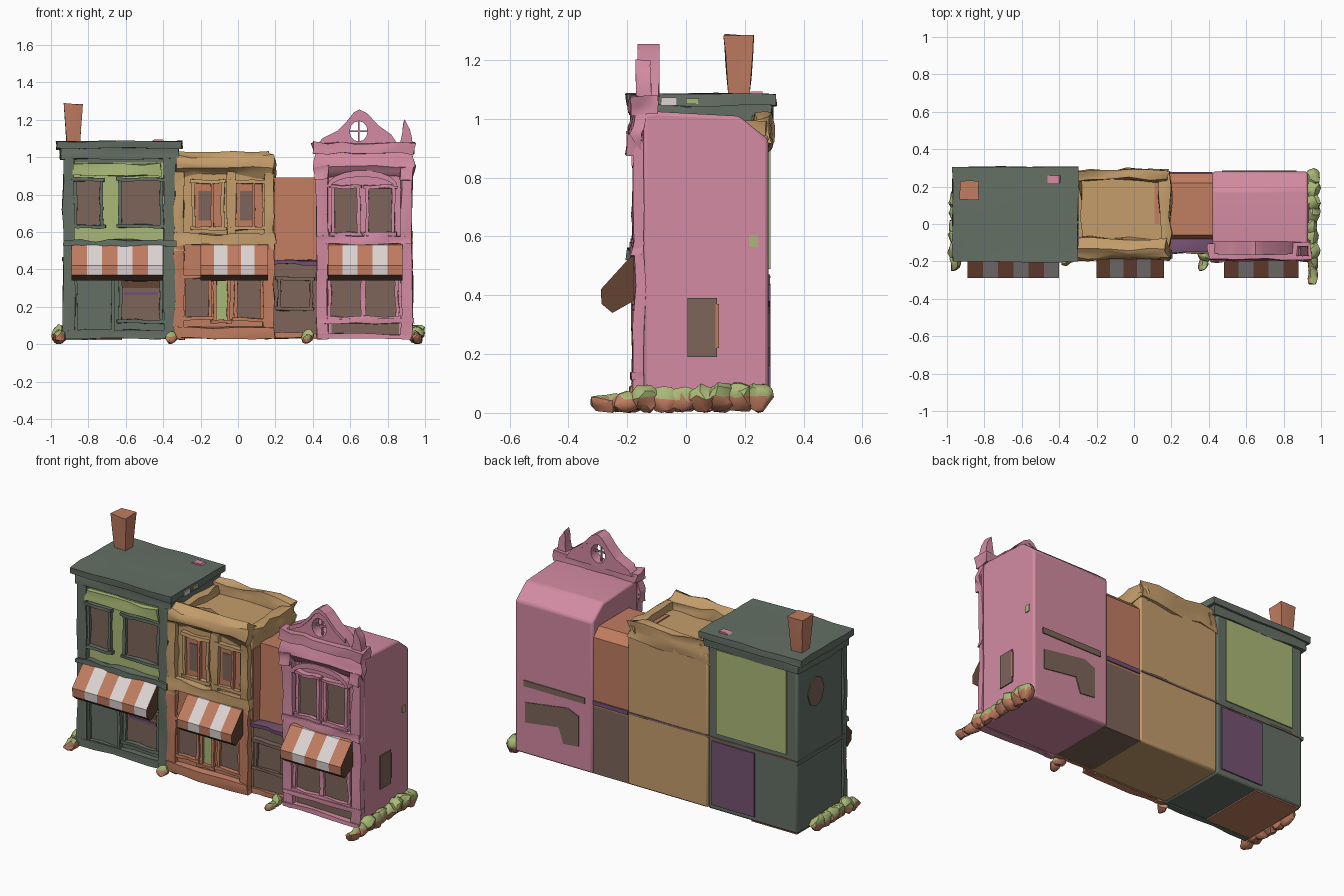
import bpy, bmesh, math, random
from mathutils import Matrix, noise

cube = bpy.data.objects.get("Cube")
if cube:
    bpy.data.objects.remove(cube)
rng = random.Random(4)


def linear(v):
    v /= 255
    return v / 12.92 if v < 0.04 else ((v + 0.055) / 1.055) ** 2.4


def material(name, *rgb):
    m = bpy.data.materials.new(name)
    m.use_nodes = True
    col = [linear(c) for c in rgb] + [1]
    m.diffuse_color = col
    m.node_tree.nodes["Principled BSDF"].inputs["Base Color"].default_value = col
    return m


PINK = material("pink plaster", 211, 139, 162)
OCHRE = material("ochre plaster", 196, 157, 107)
LIME = material("lime green", 170, 185, 119)
GREEN = material("dark green", 100, 112, 101)
ORANGE = material("terracotta", 193, 125, 97)
BROWN = material("window brown", 125, 101, 90)
WHITE = material("awning white", 222, 212, 212)
PURPLE = material("dull purple", 117, 82, 114)
DARK = material("awning underside", 98, 67, 52)
made = []


def finish(name, bm, mats, wobble=0, cuts=5):
    """Turn a bmesh into an object, optionally roughened by noise."""
    if wobble:
        bmesh.ops.subdivide_edges(bm, edges=bm.edges[:], cuts=cuts, use_grid_fill=True)
        for v in bm.verts:
            v.co += noise.noise_vector(v.co * 13) * wobble
    bmesh.ops.recalc_face_normals(bm, faces=bm.faces[:])
    me = bpy.data.meshes.new(name)
    bm.to_mesh(me)
    bm.free()
    for m in mats:
        me.materials.append(m)
    ob = bpy.data.objects.new(name, me)
    bpy.context.collection.objects.link(ob)
    made.append(ob)
    return ob


def prism(name, pts, axis, a, b, mat, wobble=0, cuts=4):
    """Extrude an outline along x (points are y,z) or along y (points are x,z)."""
    bm = bmesh.new()
    ends = []
    for d in (a, b):
        ends.append([bm.verts.new((d, p, q) if axis == "x" else (p, d, q)) for p, q in pts])
    for ring in ends:
        bm.faces.new(ring)
    for i in range(len(pts)):
        j = (i + 1) % len(pts)
        bm.faces.new((ends[0][i], ends[0][j], ends[1][j], ends[1][i]))
    return finish(name, bm, [mat], wobble, cuts)


def box(name, x, y, z, mat, wobble=0, cuts=4):
    return prism(name, [(y[0], z[0]), (y[1], z[0]), (y[1], z[1]), (y[0], z[1])],
                 "x", x[0], x[1], mat, wobble, cuts)


def bevel(ob, width):
    mod = ob.modifiers.new("Bevel", "BEVEL")
    mod.width, mod.segments = width, 2


WALL = -0.145     # front wall plane
BACK = 0.28


def panel(name, x, z, mat, y=WALL):
    box(name, x, (y - 0.007, y + 0.001), z, mat)


def window(name, x, z, frame, pane=BROWN, bar=0.018, y=WALL):
    panel(name + "_pane", x, z, pane, y - 0.002)
    for s, xs in (("left", x[1]), ("right", x[0])):
        box(f"{name}_{s}_jamb", (xs - bar / 2, xs + bar / 2), (y - 0.025, y), z, frame, 0.008)
    for s, zs in (("sill", z[0]), ("head", z[1])):
        box(f"{name}_{s}", (x[0] - bar, x[1] + bar), (y - 0.033, y),
            (zs - bar / 2, zs + bar / 2), frame, 0.01)


def awning(name, x0, x1, count):
    outline = [(WALL, 0.54), (-0.19, 0.53), (-0.29, 0.42), (-0.287, 0.37), (-0.25, 0.34), (WALL, 0.4)]
    step = (x1 - x0) / count
    for i in range(count):
        ob = prism(f"{name}_stripe_{i + 1}", outline, "x", x0 + i * step, x0 + (i + 1) * step,
                   WHITE if i % 2 else ORANGE)
        ob.data.materials.append(DARK)
        for f in ob.data.polygons:          # ends and underside are dark
            if abs(f.normal.x) > 0.9 or f.normal.z < -0.3:
                f.material_index = 1


def bush(name, x, ys, size):
    """Row of ragged clumps, leaves above and soil below."""
    bm = bmesh.new()
    for y in ys:
        r = size * rng.uniform(0.85, 1.1) * (0.75 if y < -0.18 else 1)
        mat = Matrix.Translation((x, y, r)) @ Matrix.Diagonal((0.75 * r, size, 0.95 * r, 1))
        bmesh.ops.create_icosphere(bm, subdivisions=2, radius=1, matrix=mat)
    for v in bm.verts:
        v.co += noise.noise_vector(v.co * 25) * 0.018
        v.co.z = max(v.co.z, 0)
        v.co.x = max(-1, min(1, v.co.x))
    for f in bm.faces:
        f.material_index = int(f.calc_center_median().z < size)
    finish(name, bm, [LIME, ORANGE])


# ---- Green house ----
bevel(box("green_house_body", (-0.93, -0.34), (WALL, BACK), (0.03, 1.03), GREEN), 0.012)
box("green_house_roof", (-0.97, -0.30), (-0.20, 0.305), (1.045, 1.085), GREEN, 0.01)
box("green_house_cornice", (-0.95, -0.32), (-0.185, 0.292), (0.99, 1.05), GREEN, 0.015)
panel("green_house_upper_wall", (-0.88, -0.39), (0.55, 0.97), LIME)
for side, x in (("right", -0.905), ("left", -0.365)):
    box(f"green_house_{side}_pilaster", (x - 0.03, x + 0.03), (-0.18, WALL), (0.03, 1.0), GREEN, 0.012, 6)
box("green_house_floor_band", (-0.93, -0.33), (-0.195, WALL), (0.525, 0.555), GREEN, 0.015, 6)
box("green_house_plinth", (-0.93, -0.34), (-0.18, WALL), (0.03, 0.075), GREEN, 0.01)
box("lime_lintel", (-0.88, -0.41), (-0.175, WALL), (0.90, 0.965), LIME, 0.015)
window("green_upper_right_window", (-0.87, -0.73), (0.63, 0.88), GREEN)
window("green_upper_left_window", (-0.63, -0.41), (0.63, 0.88), GREEN)
window("green_shop_window", (-0.63, -0.41), (0.12, 0.35), GREEN)
window("green_house_door", (-0.87, -0.67), (0.07, 0.36), GREEN, GREEN)
panel("shop_valance", (-0.63, -0.41), (0.3, 0.35), DARK, WALL - 0.006)
panel("purple_shop_trim", (-0.61, -0.43), (0.262, 0.28), PURPLE, WALL - 0.005)
panel("green_back_upper_panel", (-0.86, -0.40), (0.49, 0.99), LIME, BACK + 0.006)
panel("green_back_lower_panel", (-0.65, -0.37), (0.06, 0.44), PURPLE, BACK + 0.006)
box("green_house_underside", (-0.92, -0.62), (-0.14, 0.27), (0.023, 0.031), ORANGE)
prism("green_side_window", [(0.11 + 0.075 * math.cos(t * math.pi / 4), 0.82 + 0.09 * math.sin(t * math.pi / 4))
      for t in range(8)], "x", -0.936, -0.925, BROWN)
box("green_side_band", (-0.938, -0.92), (-0.16, 0.285), (0.445, 0.465), GREEN, 0.008)

# stray flecks of paint
box("roof_edge_white_fleck", (-0.31, -0.293), (-0.085, -0.03), (1.045, 1.072), WHITE)
box("roof_edge_lime_fleck", (-0.31, -0.293), (0.0, 0.045), (1.05, 1.07), LIME)
prism("roof_pink_fleck", [(-0.47, 1.08), (-0.39, 1.08), (-0.4, 1.093), (-0.45, 1.093)], "y", 0.22, 0.26, PINK)
box("pink_wall_lime_fleck", (0.925, 0.935), (0.215, 0.245), (0.565, 0.605), LIME)

# chimney, flared towards the top
bm = bmesh.new()
bmesh.ops.create_cone(bm, cap_ends=True, segments=4, radius1=0.05, radius2=0.072, depth=0.215,
                      matrix=Matrix.Translation((-0.88, 0.18, 1.178)) @ Matrix.Rotation(math.pi / 4, 4, "Z"))
finish("chimney", bm, [ORANGE], 0.006, 2)

# ---- Ochre house ----
bevel(box("ochre_house_body", (-0.34, 0.19), (WALL, BACK), (0.03, 0.945), OCHRE), 0.012)
prism("ochre_front_parapet", [(-0.15, 0.89), (-0.19, 0.94), (-0.18, 1.0), (-0.13, 1.03), (-0.08, 1.0), (-0.08, 0.93)],
      "x", -0.335, 0.18, OCHRE, 0.03)
box("ochre_back_parapet", (-0.335, 0.19), (0.235, 0.29), (0.90, 1.01), OCHRE, 0.03)
for side, x in (("right", -0.315), ("left", 0.165)):
    box(f"ochre_{side}_parapet", (x - 0.03, x + 0.03), (-0.13, 0.28), (0.90, 0.99), OCHRE, 0.025)
    box(f"ochre_{side}_pilaster", (x - 0.025, x + 0.025), (-0.18, WALL), (0.5, 0.92), OCHRE, 0.014, 6)
    box(f"ochre_{side}_shop_post", (x - 0.025, x + 0.025), (-0.18, WALL), (0.03, 0.54), ORANGE, 0.014, 6)
box("roof_gutter", (0.11, 0.135), (0.0, 0.24), (0.94, 0.952), ORANGE)
box("ochre_floor_band", (-0.34, 0.2), (-0.185, WALL), (0.53, 0.59), OCHRE, 0.015, 6)
box("ochre_window_pier", (-0.06, -0.01), (-0.175, WALL), (0.57, 0.92), OCHRE, 0.01)
for side, x in (("right", -0.155), ("left", 0.065)):
    window(f"ochre_upper_{side}_window", (x - 0.085, x + 0.075), (0.62, 0.87), OCHRE, ORANGE)
    panel(f"ochre_upper_{side}_glass", (x - 0.055, x + 0.01), (0.66, 0.82), BROWN, WALL - 0.006)
    box(f"ochre_upper_{side}_mullion", (x + 0.01, x + 0.025), (-0.175, WALL), (0.62, 0.87), ORANGE, 0.005)
panel("ochre_shop_wall", (-0.34, 0.19), (0.03, 0.53), ORANGE)
window("ochre_right_shop_window", (-0.29, -0.15), (0.14, 0.36), ORANGE)
window("ochre_left_shop_window", (-0.01, 0.13), (0.13, 0.35), ORANGE)
window("ochre_house_door", (-0.125, -0.05), (0.12, 0.35), ORANGE, LIME)
box("ochre_plinth", (-0.34, 0.19), (-0.185, WALL), (0.03, 0.09), ORANGE, 0.015)

# ---- Link building between ochre and pink ----
prism("link_upper_wall", [(-0.08, 0.43), (BACK - 0.01, 0.43), (BACK - 0.01, 0.84), (0.22, 0.89), (-0.06, 0.89)],
      "x", 0.18, 0.43, ORANGE)
box("link_side_return", (0.189, 0.197), (-0.135, -0.07), (0.44, 0.88), ORANGE)
box("link_lower_wall", (0.18, 0.43), (-0.125, BACK - 0.01), (0.03, 0.44), BROWN)
box("link_ledge", (0.19, 0.44), (-0.15, -0.07), (0.425, 0.447), PURPLE, 0.012)
window("link_window", (0.22, 0.39), (0.19, 0.35), BROWN, BROWN, y=-0.125)
box("link_plinth", (0.19, 0.43), (-0.15, -0.12), (0.03, 0.06), ORANGE, 0.01)
box("link_back_band", (0.19, 0.42), (BACK - 0.02, BACK - 0.003), (0.44, 0.465), PURPLE)

# ---- Pink house ----
bevel(prism("pink_house_body", [(WALL, 0.03), (BACK, 0.03), (BACK, 0.93), (0.18, 1.01),
                                (-0.1, 1.025), (WALL, 1.02)], "x", 0.42, 0.93, PINK), 0.012)
box("pink_cornice", (0.40, 0.945), (-0.19, -0.1), (1.02, 1.075), PINK, 0.016, 6)
prism("pink_frieze", [(-0.15, 0.89), (-0.195, 0.95), (-0.17, 1.03), (-0.14, 1.03)], "x", 0.415, 0.94, PINK, 0.016)
for side, x in (("right", 0.45), ("left", 0.9)):
    box(f"pink_{side}_pilaster", (x - 0.03, x + 0.03), (-0.18, WALL), (0.03, 0.96), PINK, 0.014, 6)
    box(f"pink_{side}_bracket", (x - 0.035, x + 0.035), (-0.2, WALL), (0.88, 0.95), PINK, 0.015)

# gable with a round opening and crossbars
curve = bpy.data.curves.new("gable_outline", "CURVE")
curve.dimensions, curve.fill_mode, curve.extrude = "2D", "BOTH", 0.032
outline = [(0.42, 1.06), (0.45, 1.1), (0.53, 1.14), (0.58, 1.19), (0.62, 1.24), (0.65, 1.255),
           (0.69, 1.235), (0.75, 1.17), (0.82, 1.12), (0.86, 1.06)]
hole = [(0.645 + 0.048 * math.cos(t * math.pi / 6), 1.138 + 0.055 * math.sin(t * math.pi / 6)) for t in range(12)]
for pts in (outline, hole):
    sp = curve.splines.new("POLY")
    sp.points.add(len(pts) - 1)
    for p, (x, z) in zip(sp.points, pts):
        p.co = (x, z, 0, 1)
    sp.use_cyclic_u = True
temp = bpy.data.objects.new("gable_outline", curve)
bpy.context.collection.objects.link(temp)
bm = bmesh.new()
bm.from_mesh(temp.evaluated_get(bpy.context.evaluated_depsgraph_get()).to_mesh())
bpy.data.objects.remove(temp)
bmesh.ops.transform(bm, verts=bm.verts[:],
                    matrix=Matrix.Translation((0, -0.125, 0)) @ Matrix.Rotation(math.pi / 2, 4, "X"))
bmesh.ops.remove_doubles(bm, verts=bm.verts[:], dist=0.0005)
finish("pink_gable", bm, [PINK])
box("gable_upright_bar", (0.641, 0.649), (-0.13, -0.12), (1.08, 1.2), PINK)
box("gable_cross_bar", (0.59, 0.7), (-0.13, -0.12), (1.134, 1.142), PINK)
for a, b in zip(outline[1:-1], outline[2:-1]):      # coping along the gable slopes
    prism("gable_coping", [a, b, (b[0], b[1] - 0.025), (a[0], a[1] - 0.025)], "y", -0.165, -0.09, PINK)
prism("gable_finial", [(0.87, 1.07), (0.93, 1.07), (0.92, 1.15), (0.89, 1.2), (0.88, 1.13)],
      "y", -0.17, -0.12, PINK, 0.008, 2)

# arched hood over the upper windows
arc = [(math.cos(math.radians(a)), math.sin(math.radians(a))) for a in range(0, 181, 20)]
prism("pink_window_hood", [(0.665 + 0.19 * c, 0.84 + 0.09 * s) for c, s in arc]
      + [(0.665 + 0.17 * c, 0.84 + 0.055 * s) for c, s in reversed(arc)], "y", -0.185, WALL, PINK)
for side, x in (("right", 0.575), ("left", 0.76)):
    window(f"pink_upper_{side}_window", (x - 0.07, x + 0.07), (0.59, 0.84), PINK)
    window(f"pink_shop_{side}_window", (x - 0.085, x + 0.09), (0.14, 0.36), PINK)
box("pink_floor_band", (0.43, 0.93), (-0.185, WALL), (0.535, 0.58), PINK, 0.015, 6)
box("pink_shop_sill", (0.42, 0.94), (-0.185, WALL), (0.11, 0.135), PINK, 0.012)
panel("pink_stall_riser", (0.5, 0.86), (0.05, 0.11), BROWN)
box("pink_plinth", (0.42, 0.94), (-0.185, WALL), (0.03, 0.055), PINK, 0.01)
box("pink_side_door", (0.925, 0.936), (0.005, 0.105), (0.19, 0.39), BROWN)
box("pink_side_door_edge", (0.925, 0.937), (0.1, 0.112), (0.22, 0.37), ORANGE)
prism("pink_back_opening", [(0.86, 0.22), (0.86, 0.34), (0.58, 0.38), (0.51, 0.35), (0.51, 0.17), (0.61, 0.16),
                            (0.64, 0.25)], "y", BACK - 0.003, BACK + 0.005, BROWN)
panel("pink_back_strip", (0.47, 0.87), (0.435, 0.47), BROWN, BACK + 0.005)

# ---- Shared parts ----
box("back_floor_band", (-0.93, 0.18), (BACK - 0.02, BACK + 0.004), (0.452, 0.464), BROWN, 0.005, 8)
awning("green_house_awning", -0.89, -0.4, 6)
awning("ochre_house_awning", -0.2, 0.16, 5)
awning("pink_house_awning", 0.48, 0.88, 5)
bush("left_hedge", 0.955, [-0.27 + 0.065 * i for i in range(9)], 0.052)
bush("right_hedge", -0.955, [-0.2 + 0.065 * i for i in range(6)], 0.052)
bush("right_front_shrub", -0.36, [-0.19], 0.038)
bush("left_front_shrub", 0.37, [-0.22, -0.17], 0.035)

# smooth gently curved areas, keep corners crisp
bpy.ops.object.select_all(action="DESELECT")
for ob in made:
    ob.select_set(True)
bpy.context.view_layer.objects.active = made[0]
bpy.ops.object.shade_smooth_by_angle(angle=math.radians(35))
